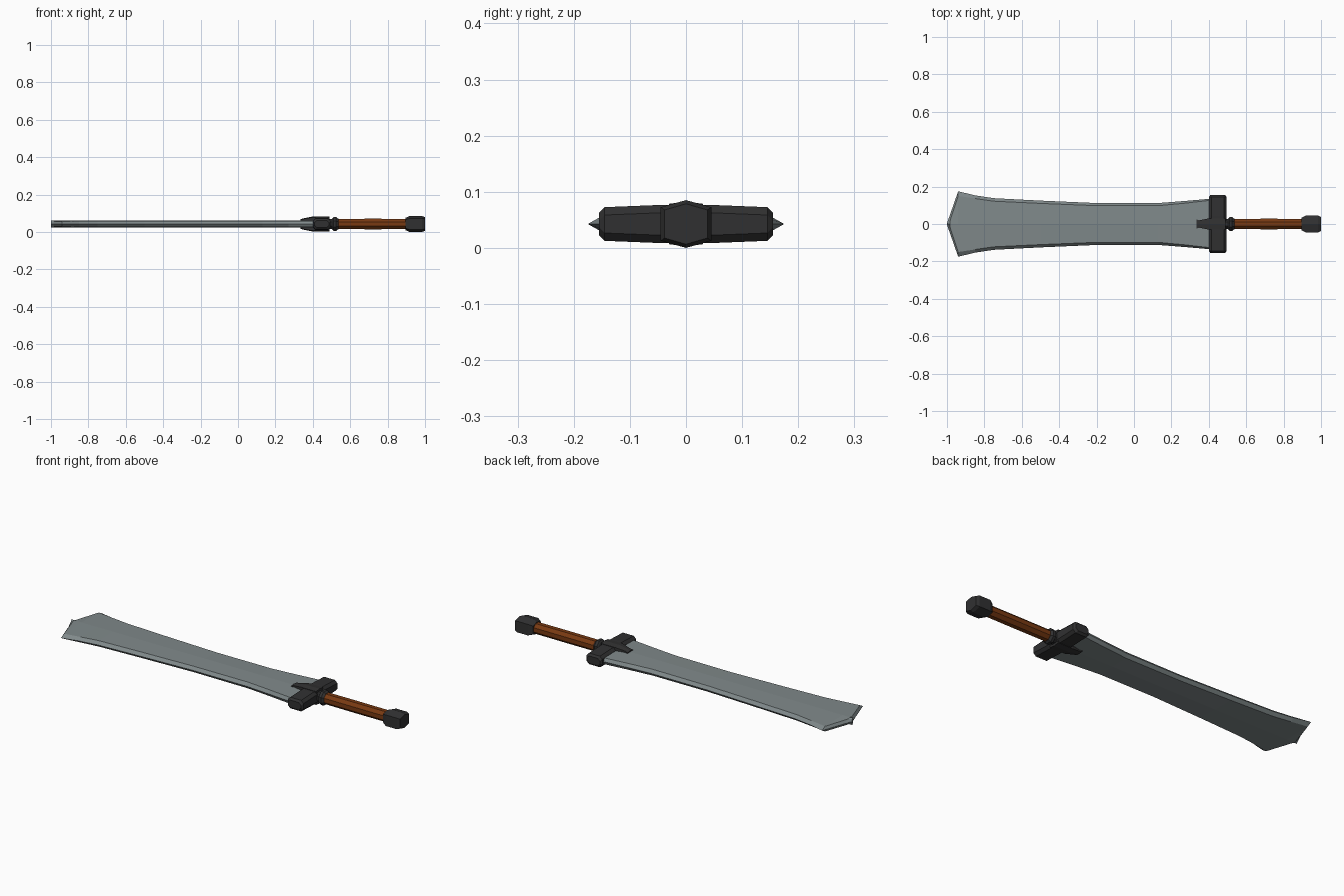
import bpy, bmesh, math

if "Cube" in bpy.data.objects:
    bpy.data.objects.remove(bpy.data.objects["Cube"])

ZC = 0.0425  # height of the sword's centre line


def material(name, rgb):
    m = bpy.data.materials.new(name)
    m.diffuse_color = (*rgb, 1)
    m.use_nodes = True
    m.node_tree.nodes["Principled BSDF"].inputs["Base Color"].default_value = m.diffuse_color
    return m


STEEL = material("blade steel", (0.215, 0.25, 0.255))
IRON = material("dark iron", (0.03, 0.03, 0.031))
LEATHER = material("brown leather", (0.19, 0.042, 0.006))


def loft(name, rings, mat):
    """Skin a closed solid through rings of equal point count."""
    bm = bmesh.new()
    vs = [[bm.verts.new((x, y, z + ZC)) for x, y, z in r] for r in rings]
    n = len(vs[0])
    for a, b in zip(vs, vs[1:]):
        for i in range(n):
            j = (i + 1) % n
            bm.faces.new((a[i], a[j], b[j], b[i]))
    bm.faces.new(vs[0])
    bm.faces.new(vs[-1])
    bmesh.ops.recalc_face_normals(bm, faces=bm.faces)
    me = bpy.data.meshes.new(name)
    bm.to_mesh(me)
    bm.free()
    me.materials.append(mat)
    ob = bpy.data.objects.new(name, me)
    bpy.context.collection.objects.link(ob)
    return ob


def round_ring(x, r, n):
    return [(x, r * math.cos(2 * math.pi * (i + .5) / n),
             r * math.sin(2 * math.pi * (i + .5) / n)) for i in range(n)]


# Blade: x, half width, edge bevel width, bevel half height, spine half height
def blade_ring(x, w, i, t, s):
    return [(x, w, 0), (x, w - i, t), (x, 0, s), (x, i - w, t),
            (x, -w, 0), (x, i - w, -t), (x, 0, -s), (x, w - i, -t)]


blade = [(-1.0, .004, .002, .012, .020), (-.985, .046, .034, .014, .018),
         (-.94, .175, .025, .014, .018), (-.85, .153, .017, .015, .018),
         (-.75, .138, .016, .016, .019), (-.5, .125, .015, .016, .019),
         (-.2, .112, .014, .016, .020), (.13, .112, .014, .017, .020),
         (.27, .123, .012, .017, .020), (.42, .136, .008, .017, .020)]
loft("blade", [blade_ring(*b) for b in blade], STEEL)


# Crossguard: chamfered bar lofted along y
def guard_ring(y, x0, x1, h, c=.014):
    return [(x0, y, h - c), (x0 + c, y, h), (x1 - c, y, h), (x1, y, h - c),
            (x1, y, c - h), (x1 - c, y, -h), (x0 + c, y, -h), (x0, y, c - h)]


guard = [(-.155, .408, .487, .020), (-.145, .401, .495, .030),
         (-.045, .401, .495, .034)]
guard += [(-y, a, b, h) for y, a, b, h in reversed(guard)]
loft("crossguard", [guard_ring(*g) for g in guard], IRON)


# Central langet: wedge reaching over both blade faces
def hex_ring(x, w, shoulder, peak):
    return [(x, w, shoulder), (x, 0, peak), (x, -w, shoulder),
            (x, -w, -shoulder), (x, 0, -peak), (x, w, -shoulder)]


loft("guard_langet", [hex_ring(.335, .024, .023, .026),
                      hex_ring(.35, .020, .027, .030),
                      hex_ring(.40, .030, .036, .040),
                      hex_ring(.49, .030, .036, .040)], IRON)

# Neck and collar between guard and grip
loft("collar", [round_ring(x, r, 8) for x, r in
                ((.485, .030), (.503, .030), (.510, .040),
                 (.525, .040), (.536, .031))], IRON)

# Leather grip
loft("grip", [round_ring(x, r, 8) for x, r in
              ((.53, .030), (.72, .0305), (.915, .030))], LEATHER)

# Hexagonal pommel with chamfered ends
loft("pommel", [hex_ring(.895, .033, .022, .033),
                hex_ring(.918, .045, .030, .0425),
                hex_ring(.985, .045, .030, .0425),
                hex_ring(1.0, .038, .025, .036)], IRON)
